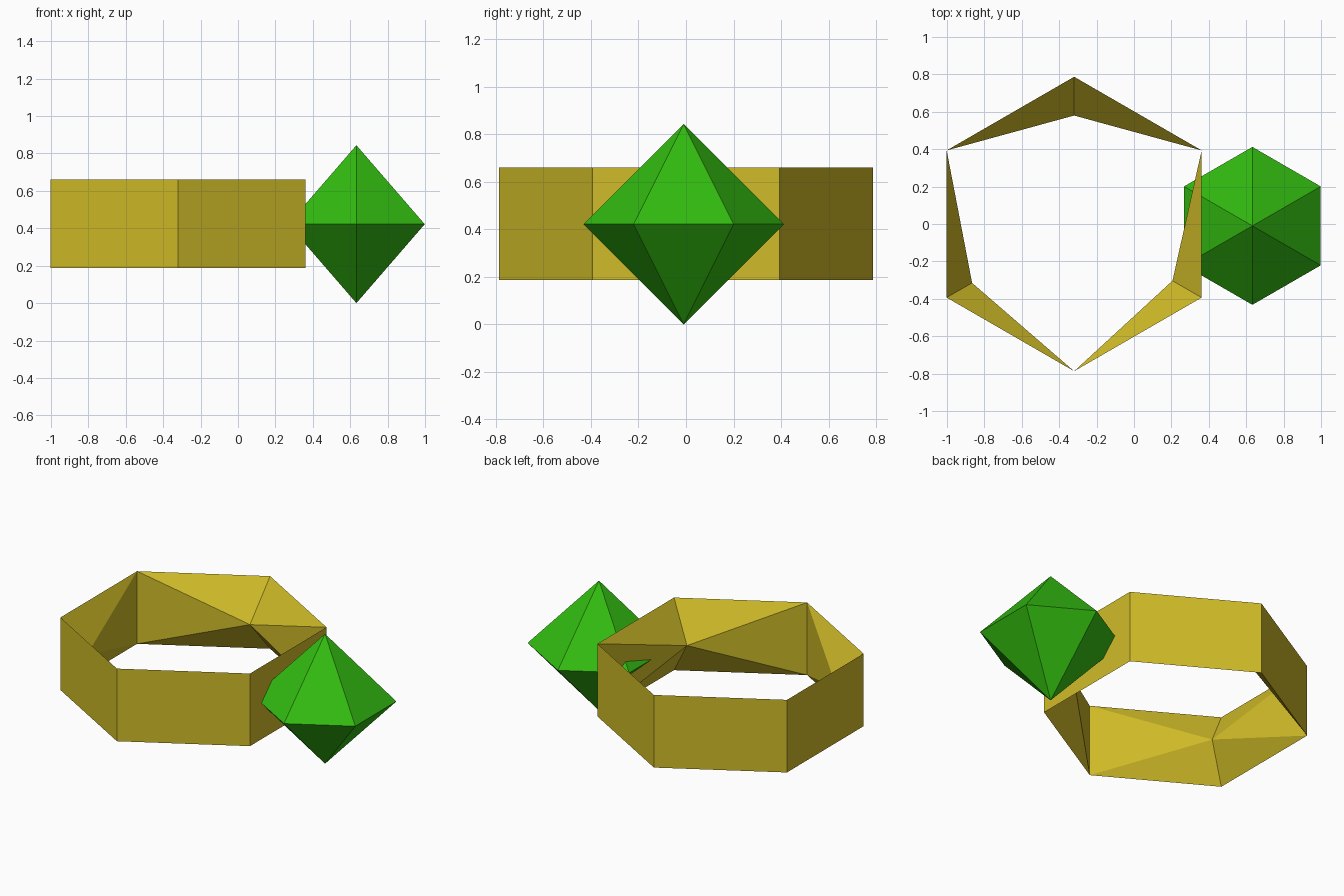
import bpy, bmesh, math
from mathutils import Matrix, Vector

if "Cube" in bpy.data.objects:
    bpy.data.objects.remove(bpy.data.objects["Cube"])


def make_object(name, bm, colour_name, colour):
    bmesh.ops.recalc_face_normals(bm, faces=bm.faces)
    mesh = bpy.data.meshes.new(name)
    bm.to_mesh(mesh)
    bm.free()
    mat = bpy.data.materials.new(colour_name)
    mat.diffuse_color = (*colour, 1.0)
    mat.use_nodes = True
    mat.node_tree.nodes["Principled BSDF"].inputs["Base Color"].default_value = mat.diffuse_color
    mesh.materials.append(mat)
    obj = bpy.data.objects.new(name, mesh)
    bpy.context.collection.objects.link(obj)
    return obj


MID = 0.424

# Hexagonal ring: three wedges, each thick at its middle corner and pinched
# to a thin edge where it meets the next wedge
CENTRE = Vector((-0.32, 0, 0))
OUTER, HALF = 0.787, 0.236


def polar(angle, radius, z):
    a = math.radians(angle)
    return CENTRE + Vector((radius * math.cos(a), radius * math.sin(a), z))


bm = bmesh.new()
for angle, inner in ((90, 0.58), (210, 0.63), (330, 0.607)):
    tip = bm.verts.new(polar(angle, inner, MID))
    low, high = ([bm.verts.new(polar(angle + d, OUTER, MID + h)) for d in (-60, 0, 60)]
                 for h in (-HALF, HALF))
    for i in (0, 1):
        bm.faces.new((low[i], low[i + 1], high[i + 1], high[i]))  # outer wall
        bm.faces.new((high[i], high[i + 1], tip))                 # upper slope
        bm.faces.new((low[i + 1], low[i], tip))                   # lower slope
    for i in (0, 2):
        bm.faces.new((low[i], high[i], tip))                      # inner wall
make_object("hexagonal_ring", bm, "golden yellow", (0.63, 0.50, 0.021))

# Gem: six-sided double pyramid overlapping the ring
bm = bmesh.new()
bmesh.ops.create_uvsphere(bm, u_segments=6, v_segments=2, radius=0.422,
                          matrix=Matrix.Translation((0.633, -0.01, 0.422))
                          @ Matrix.Rotation(math.radians(30), 4, 'Z'))
# make sure a corner points along y
xs = [v.co.x for v in bm.verts]
if max(xs) > 1.02:
    bmesh.ops.rotate(bm, verts=bm.verts, cent=(0.633, -0.01, 0.422),
                     matrix=Matrix.Rotation(math.radians(30), 3, 'Z'))
make_object("green_gem", bm, "bright green", (0.032, 0.50, 0.005))
